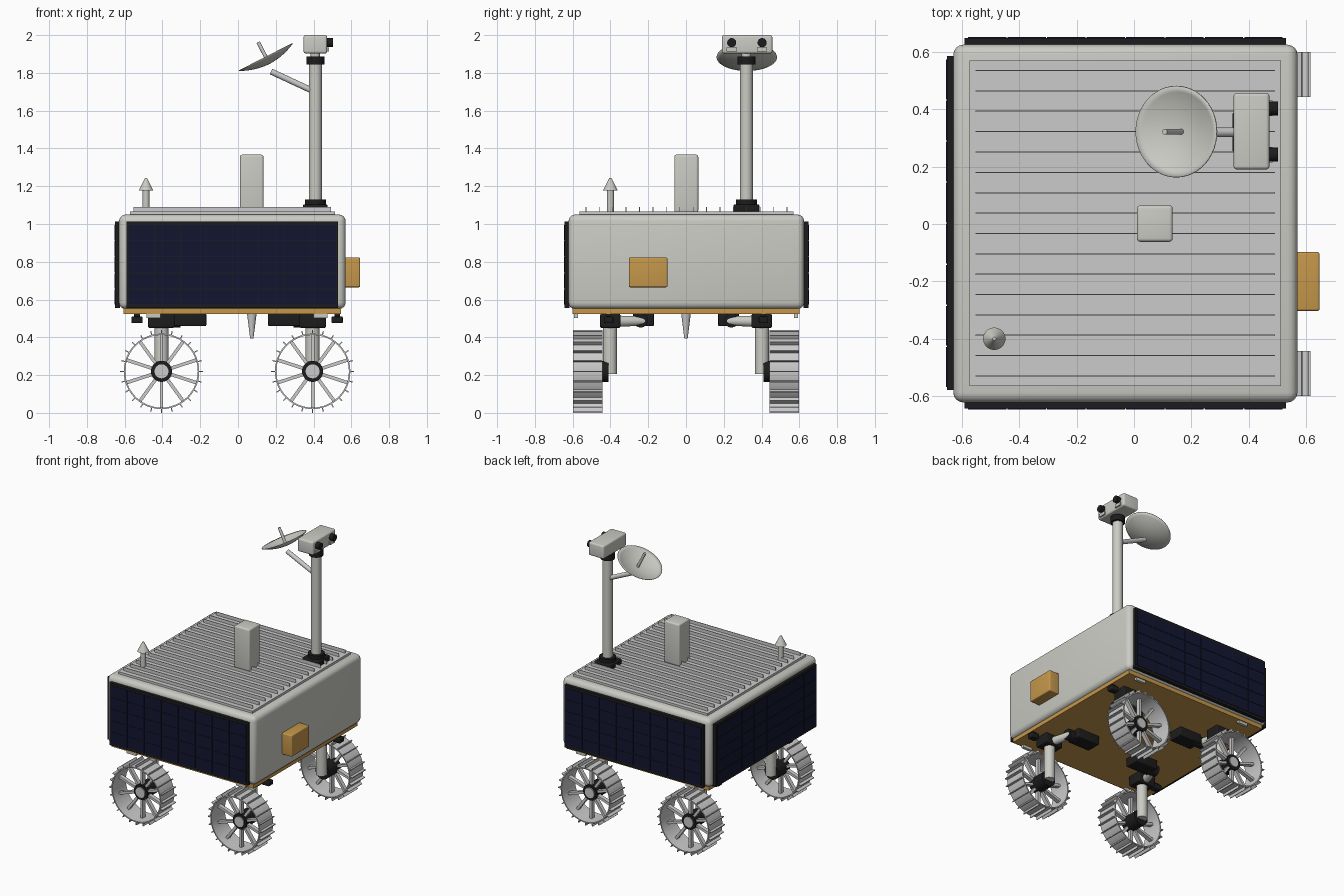
import bpy, bmesh, math
from mathutils import Vector, Matrix

if "Cube" in bpy.data.objects:
    bpy.data.objects.remove(bpy.data.objects["Cube"])


def material(name, col):
    m = bpy.data.materials.new(name)
    m.diffuse_color = (*col, 1)
    m.use_nodes = True
    m.node_tree.nodes["Principled BSDF"].inputs["Base Color"].default_value = m.diffuse_color
    return m


BLACK = material("black", (0.012, 0.012, 0.013))
GOLD = material("gold_foil", (0.56, 0.31, 0.07))
BLUE = material("solar_blue", (0.006, 0.008, 0.03))
WHITE = material("off_white", (0.6, 0.6, 0.56))


def finish(name, bm, mat=None):
    bmesh.ops.recalc_face_normals(bm, faces=bm.faces)
    me = bpy.data.meshes.new(name)
    bm.to_mesh(me)
    bm.free()
    ob = bpy.data.objects.new(name, me)
    bpy.context.collection.objects.link(ob)
    if mat:
        me.materials.append(mat)
    bpy.ops.object.select_all(action='DESELECT')
    ob.select_set(True)
    bpy.context.view_layer.objects.active = ob
    bpy.ops.object.shade_smooth_by_angle(angle=math.radians(35))
    return ob


def add_box(bm, lo, hi, xf=Matrix()):
    lo, hi = Vector(lo), Vector(hi)
    m = Matrix.Translation((lo + hi) / 2) @ Matrix.Diagonal((*(hi - lo), 1))
    bmesh.ops.create_cube(bm, size=1, matrix=xf @ m)


def box(name, lo, hi, mat=None, bevel=0.0):
    bm = bmesh.new()
    add_box(bm, lo, hi)
    if bevel:
        bmesh.ops.bevel(bm, geom=bm.edges[:], offset=bevel, segments=4,
                        profile=0.5, affect='EDGES')
    return finish(name, bm, mat)


def rod(name, a, b, r1, r2=None, mat=None, n=32):
    a, b = Vector(a), Vector(b)
    d = b - a
    m = Matrix.Translation((a + b) / 2) @ d.to_track_quat('Z', 'Y').to_matrix().to_4x4()
    bm = bmesh.new()
    bmesh.ops.create_cone(bm, cap_ends=True, segments=n, radius1=r1,
                          radius2=r1 if r2 is None else r2, depth=d.length, matrix=m)
    return finish(name, bm, mat)


def lathe(bm, profile, n, closed=False):
    vs = [bm.verts.new((r, 0, z)) for r, z in profile]
    loop = vs + vs[:1] if closed else vs
    es = [bm.edges.new(p) for p in zip(loop, loop[1:])]
    bmesh.ops.spin(bm, geom=vs + es, cent=(0, 0, 0), axis=(0, 0, 1),
                   angle=math.tau, steps=n)
    bmesh.ops.remove_doubles(bm, verts=bm.verts, dist=1e-5)


# body, belly plate and finned radiator on top
box("body", (-0.63, -0.622, 0.55), (0.57, 0.625, 1.05), WHITE, 0.035)
box("belly_plate", (-0.605, -0.6, 0.523), (0.545, 0.6, 0.556), GOLD)
box("radiator_plate", (-0.573, -0.565, 1.04), (0.513, 0.57, 1.066))
bm = bmesh.new()
for i in range(16):
    y = -0.53 + i * 0.071
    add_box(bm, (-0.553, y - 0.002, 1.06), (0.492, y + 0.002, 1.09))
finish("radiator_fins", bm)


# solar panels: black frame with slightly raised cells
def solar_panel(name, origin, angle, width, cols):
    xf = Matrix.Translation(origin) @ Matrix.Rotation(angle, 4, 'Z')
    bm = bmesh.new()
    add_box(bm, (-width / 2, -0.022, 0.555), (width / 2, 0.004, 1.012), xf)
    finish(name + "_frame", bm, BLACK)
    bm = bmesh.new()
    rows, g = 5, 0.002
    cw, ch = (width - 0.02) / cols, 0.425 / rows
    for i in range(cols):
        for j in range(rows):
            x, z = -width / 2 + 0.01 + i * cw, 0.571 + j * ch
            add_box(bm, (x + g, -0.025, z + g), (x + cw - g, -0.02, z + ch - g), xf)
    finish(name + "_cells", bm, BLUE)


solar_panel("front_solar_panel", (-0.03, -0.622, 0), 0, 1.12, 8)
solar_panel("back_solar_panel", (-0.03, 0.626, 0), math.pi, 1.12, 8)
solar_panel("left_solar_panel", (-0.63, 0.003, 0), -math.pi / 2, 1.165, 8)

# instruments on the body
box("side_instrument", (0.56, -0.303, 0.665), (0.647, -0.098, 0.822), GOLD, 0.008)
box("top_instrument", (0.01, -0.062, 1.06), (0.135, 0.065, 1.367), WHITE, 0.012)
rod("antenna_stem", (-0.487, -0.4, 1.06), (-0.487, -0.4, 1.18), 0.018, mat=WHITE)
rod("antenna_tip", (-0.487, -0.4, 1.177), (-0.487, -0.4, 1.243), 0.039, 0.006, WHITE)
rod("belly_probe", (0.073, 0, 0.395), (0.073, 0, 0.53), 0.009, 0.026)

# mast and camera head
MX, MY = 0.41, 0.32
box("mast_base", (0.343, 0.252, 1.06), (0.473, 0.388, 1.103), BLACK, 0.006)
rod("mast_collar", (MX, MY, 1.1), (MX, MY, 1.13), 0.056, mat=BLACK)
rod("mast", (MX, MY, 1.08), (MX, MY, 1.86), 0.034, mat=WHITE)
rod("mast_neck", (MX, MY, 1.845), (MX, MY, 1.888), 0.048, mat=BLACK)
rod("mast_pivot", (MX, MY, 1.88), (MX, MY, 1.915), 0.025)
box("camera_head", (0.347, 0.19, 1.903), (0.472, 0.457, 2.0), WHITE, 0.012)
for side, y in (("left", 0.242), ("right", 0.403)):
    rod(side + "_camera", (0.46, y, 1.96), (0.502, y, 1.96), 0.024, mat=BLACK)
    box(side + "_small_camera", (0.465, y - 0.027, 1.912), (0.482, y + 0.027, 1.934), WHITE)

# tilted dish antenna with feed and arm
bm = bmesh.new()
lathe(bm, [(0.16 * k / 8, 0.04 * (k / 8) ** 2) for k in range(9)], 48)
dish = finish("dish", bm, WHITE)
tilt = Matrix.Rotation(math.radians(-27), 4, 'Y')
centre = Vector((0.166, 0.322, 1.847))
dish.matrix_world = Matrix.Translation(centre) @ tilt
sol = dish.modifiers.new("thickness", 'SOLIDIFY')
sol.thickness = 0.004
rod("dish_feed", centre, centre + tilt @ Vector((0, 0, 0.13)), 0.01)
rod("dish_arm", (0.175, MY, 1.807), (0.395, MY, 1.705), 0.016)

# wheel mesh: rim, treads and spokes, axis along local z
bm = bmesh.new()
H = 0.078
lathe(bm, [(0.2, -H), (0.2, H), (0.192, H), (0.192, -H)], 48, closed=True)
for i in range(24):
    r = Matrix.Rotation(math.tau * i / 24, 4, 'Z')
    add_box(bm, (0.195, -0.003, -H), (0.22, 0.003, H), r)
for i in range(10):
    r = Matrix.Rotation(math.tau * (i + 0.5) / 10, 4, 'Z')
    add_box(bm, (0.04, -0.009, -0.015), (0.195, 0.009, 0.015), r)
wheel = finish("front_left_wheel", bm)
wheel_mesh = wheel.data
bpy.data.objects.remove(wheel)

# four corners: wheel, motor, leg, arm, suspension box and hazard camera
CX, CZ = -0.005, 0.22
for sy, fb in ((-1, "front"), (1, "back")):
    for sx, lr in ((-1, "left"), (1, "right")):
        tag = f"{fb}_{lr}_"

        def P(x, y, z):
            return Vector((CX + sx * x, sy * y, z))

        def corner_box(name, a, b, mat, bevel=0.0):
            p, q = P(*a), P(*b)
            lo = [min(s, t) for s, t in zip(p, q)]
            hi = [max(s, t) for s, t in zip(p, q)]
            box(tag + name, lo, hi, mat, bevel)

        w = bpy.data.objects.new(tag + "wheel", wheel_mesh)
        bpy.context.collection.objects.link(w)
        w.location = P(0.4, 0.521, CZ)
        w.rotation_euler.x = math.pi / 2
        rod(tag + "motor", P(0.4, 0.41, CZ), P(0.4, 0.545, CZ), 0.056, mat=BLACK)
        rod(tag + "hub_cap", P(0.4, 0.54, CZ), P(0.4, 0.552, CZ), 0.037)
        rod(tag + "leg", P(0.4, 0.402, 0.205), P(0.4, 0.402, 0.47), 0.037, mat=WHITE)
        corner_box("steering", (0.33, 0.347, 0.45), (0.472, 0.455, 0.525), BLACK, 0.01)
        rod(tag + "arm", P(0.4, 0.38, 0.485), P(0.36, 0.22, 0.487), 0.03, 0.025, WHITE)
        rod(tag + "arm_joint", P(0.3, 0.24, 0.49), P(0.385, 0.24, 0.49), 0.038, mat=BLACK)
        corner_box("suspension_box", (0.163, 0.17, 0.46), (0.34, 0.28, 0.526), BLACK, 0.006)
        corner_box("hazard_camera", (0.5, 0.385, 0.475), (0.56, 0.435, 0.51), BLACK, 0.006)
        corner_box("camera_mount", (0.515, 0.4, 0.5), (0.545, 0.42, 0.53), BLACK)
        corner_box("belly_lug", (0.405, 0.573, 0.503), (0.48, 0.593, 0.527), WHITE)
